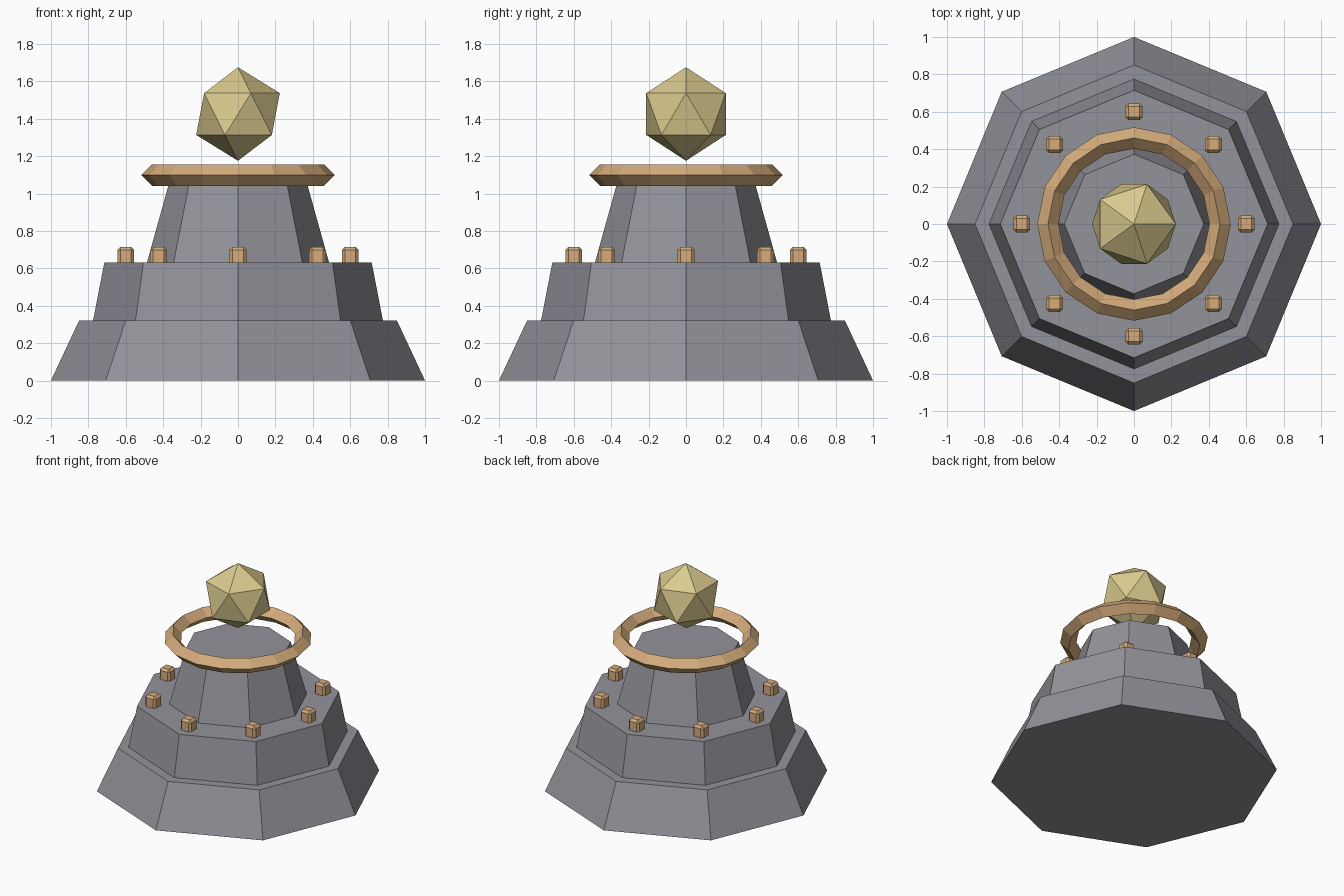
import bpy
from math import cos, sin, tau

cube = bpy.data.objects.get("Cube")
if cube:
    bpy.data.objects.remove(cube, do_unlink=True)


def make_material(name, rgb):
    mat = bpy.data.materials.new(name)
    mat.use_nodes = True
    mat.diffuse_color = (*rgb, 1)
    mat.node_tree.nodes["Principled BSDF"].inputs["Base Color"].default_value = (*rgb, 1)
    return mat


stone = make_material("grey stone", (0.29, 0.29, 0.325))
copper = make_material("warm copper", (0.66, 0.41, 0.2))
gold = make_material("pale gold", (0.7, 0.59, 0.27))


def finish(name, mat):
    obj = bpy.context.object
    obj.name = name
    obj.data.name = name
    obj.data.materials.append(mat)
    return obj


# Stacked octagonal tiers
def tier(name, r_low, r_high, z_low, z_high):
    bpy.ops.mesh.primitive_cone_add(
        vertices=8, radius1=r_low, radius2=r_high,
        depth=z_high - z_low, location=(0, 0, (z_low + z_high) / 2))
    finish(name, stone)


tier("base_tier", 1.0, 0.85, 0, 0.32)
tier("middle_tier", 0.775, 0.715, 0.32, 0.63)
tier("upper_tier", 0.487, 0.373, 0.63, 1.04)

# Floating ring with a diamond cross-section
bpy.ops.mesh.primitive_torus_add(
    major_segments=16, minor_segments=4,
    major_radius=0.46, minor_radius=0.057, location=(0, 0, 1.098))
finish("floating_ring", copper)

# Chamfered studs around the middle tier
for i in range(8):
    a = tau * i / 8
    bpy.ops.mesh.primitive_cube_add(size=1, location=(0.6 * cos(a), 0.6 * sin(a), 0.67))
    stud = finish(f"stud_{i + 1}", copper)
    for v in stud.data.vertices:
        v.co *= 0.09
        if v.co.z < 0:
            v.co.z -= 0.02
    bevel = stud.modifiers.new("chamfer", "BEVEL")
    bevel.width = 0.016
    bevel.segments = 1

# Hovering crystal
bpy.ops.mesh.primitive_ico_sphere_add(subdivisions=1, radius=0.25, location=(0, 0, 1.425))
finish("crystal", gold)
